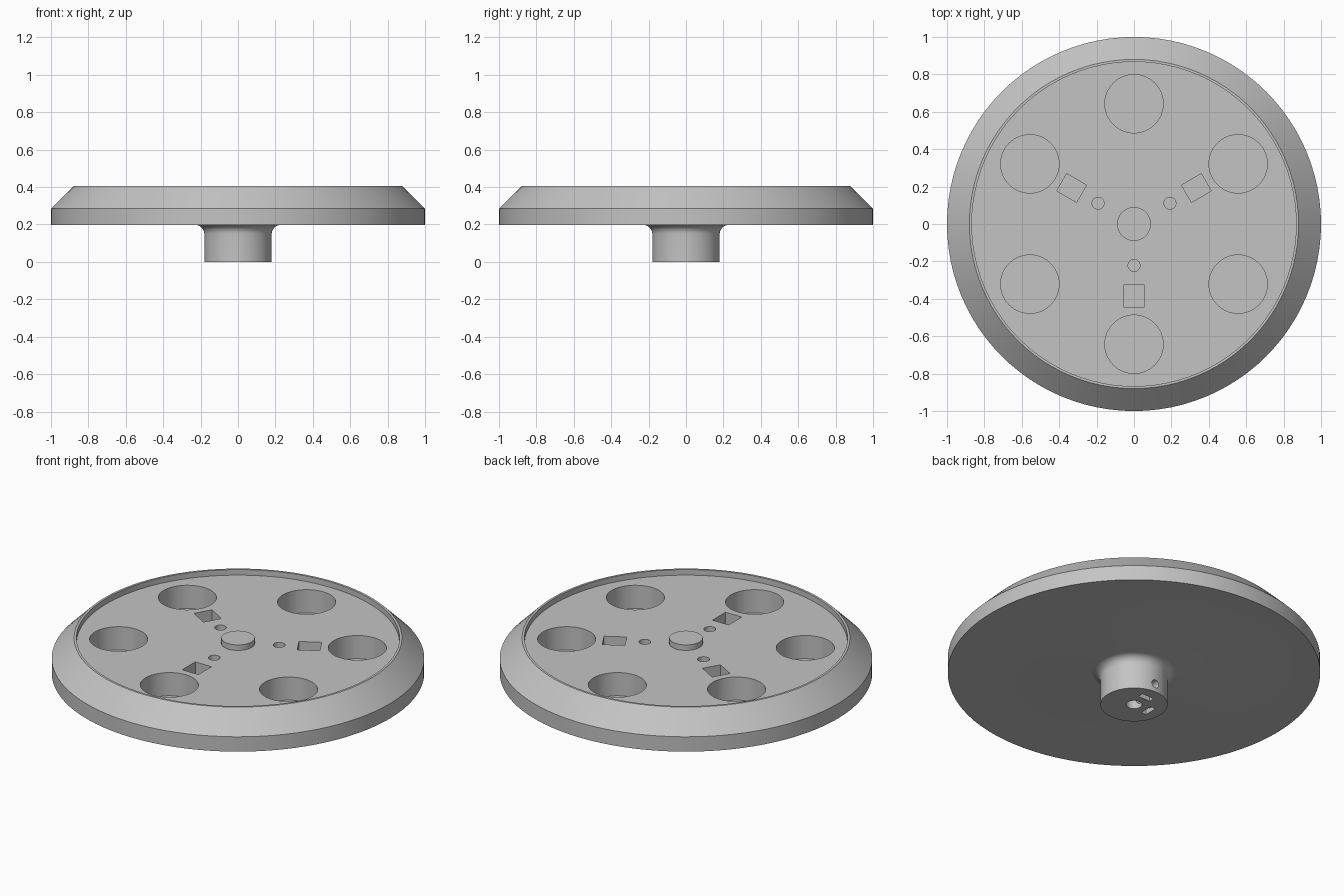
import bpy, bmesh
from math import cos, sin, pi, radians
from mathutils import Matrix, Vector

cube = bpy.data.objects.get("Cube")
if cube:
    bpy.data.objects.remove(cube, do_unlink=True)

grey = bpy.data.materials.new("light_grey")
grey.use_nodes = True
grey.diffuse_color = (0.55, 0.55, 0.55, 1)
grey.node_tree.nodes["Principled BSDF"].inputs["Base Color"].default_value = (0.55, 0.55, 0.55, 1)

BOTTOM, DECK, TOP, POCKET = 0.197, 0.372, 0.405, 0.235


def make_object(name, bm):
    bmesh.ops.recalc_face_normals(bm, faces=bm.faces)
    mesh = bpy.data.meshes.new(name)
    bm.to_mesh(mesh)
    bm.free()
    mesh.materials.append(grey)
    ob = bpy.data.objects.new(name, mesh)
    bpy.context.collection.objects.link(ob)
    return ob


def lathe(name, profile, segments):
    """Revolve an (r, z) profile that starts and ends on the axis."""
    bm = bmesh.new()
    verts = [bm.verts.new((r, 0, z)) for r, z in profile]
    edges = [bm.edges.new(pair) for pair in zip(verts, verts[1:])]
    bmesh.ops.spin(bm, geom=verts + edges, cent=(0, 0, 0), axis=(0, 0, 1),
                   angle=2 * pi, steps=segments)
    bmesh.ops.remove_doubles(bm, verts=bm.verts, dist=1e-5)
    return make_object(name, bm)


def around(angle, dist, z=0):
    """Frame whose local x points outward at the given angle."""
    return Matrix.Rotation(radians(angle), 4, 'Z') @ Matrix.Translation((dist, 0, z))


def cut(target, bm):
    """Carve the given shape out of the target."""
    cutter = make_object("cutter", bm)
    cutter.hide_render = True
    mod = target.modifiers.new("cut", 'BOOLEAN')
    mod.operation = 'DIFFERENCE'
    mod.solver = 'EXACT'
    mod.object = cutter
    bpy.context.view_layer.objects.active = target
    bpy.ops.object.modifier_apply(modifier=mod.name)
    bpy.data.objects.remove(cutter, do_unlink=True)


def add_cylinder(bm, frame, radius, depth, segments):
    bmesh.ops.create_cone(bm, cap_ends=True, segments=segments, radius1=radius,
                          radius2=radius, depth=depth, matrix=frame)


def add_box(bm, frame, size):
    bmesh.ops.create_cube(bm, size=1, matrix=frame @ Matrix.Diagonal((*size, 1)))


# Wheel body: bore, hub, hub fillet, chamfered rim, recessed deck and centre boss
hub, fillet = 0.18, 0.048
curve = [(hub + fillet * (1 - cos(a)), BOTTOM - fillet * (1 - sin(a)))
         for a in (i * pi / 16 for i in range(9))]
profile = [(0, 0.34), (0.043, 0.34), (0.043, 0), (hub, 0), *curve,
           (1, BOTTOM), (1, 0.285), (0.88, TOP), (0.867, TOP), (0.867, DECK),
           (0.09, DECK), (0.09, TOP), (0, TOP)]
wheel = lathe("wheel_body", profile, 96)

# Pockets sunk into the deck
depth = 0.4
pocket_z = POCKET + depth / 2
pockets = bmesh.new()
for angle in range(30, 390, 60):
    add_cylinder(pockets, around(angle, 0.643, pocket_z), 0.156, depth, 64)
for angle in (30, 150, 270):
    add_cylinder(pockets, around(angle, 0.222, pocket_z), 0.032, depth, 32)
    add_box(pockets, around(angle, 0.385, pocket_z), (0.122, 0.106, depth))
cut(wheel, pockets)

# Nut slots in the hub end, and the screw holes that cross them
slots, screws = bmesh.new(), bmesh.new()
for angle in (90, 180):
    add_box(slots, around(angle, 0.1, 0.02), (0.034, 0.08, 0.14))
    add_cylinder(screws, around(angle, 0.14, 0.05) @ Matrix.Rotation(pi / 2, 4, 'Y'),
                 0.024, 0.22, 24)
cut(wheel, slots)
cut(wheel, screws)

# Smooth round surfaces, sharp edges
bpy.ops.object.select_all(action='DESELECT')
wheel.select_set(True)
bpy.context.view_layer.objects.active = wheel
bpy.ops.object.shade_smooth_by_angle(angle=radians(30))
